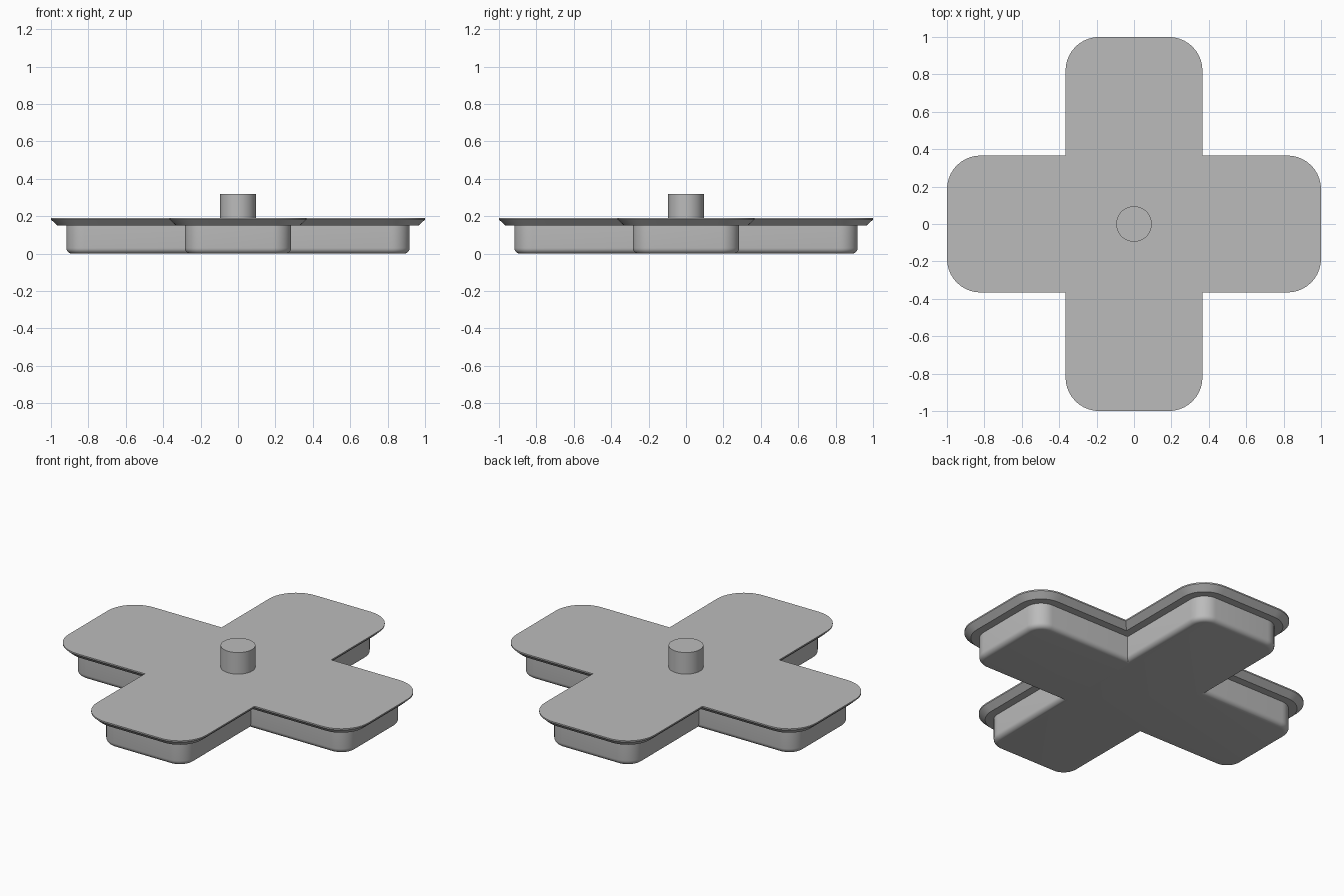
import bpy, bmesh, math
from math import sin, cos, pi, radians

cube = bpy.data.objects.get("Cube")
if cube:
    bpy.data.objects.remove(cube, do_unlink=True)

GREY = (0.5, 0.5, 0.5, 1.0)
grey = bpy.data.materials.new("plain grey")
grey.use_nodes = True
grey.diffuse_color = GREY
grey.node_tree.nodes["Principled BSDF"].inputs["Base Color"].default_value = GREY

REACH, HALF_WIDTH, CORNER = 1.0, 0.366, 0.18
STEPS = 10


def cross_outline(inset):
    """Plus-shaped outline with rounded arm ends, moved inwards by inset."""
    reach, half, r = REACH - inset, HALF_WIDTH - inset, CORNER - inset
    arm = [(half, -half)]
    for side in (-1, 1):
        for i in range(STEPS + 1):
            a = pi / 2 * i / STEPS - (pi / 2 if side < 0 else 0)
            arm.append((reach - r + r * cos(a), side * (half - r) + r * sin(a)))
    points = []
    for quarter in range(4):
        c, s = cos(quarter * pi / 2), sin(quarter * pi / 2)
        points += [(x * c - y * s, x * s + y * c) for x, y in arm]
    return points


def finish(obj):
    obj.data.materials.append(grey)
    bpy.ops.object.select_all(action="DESELECT")
    obj.select_set(True)
    bpy.context.view_layer.objects.active = obj
    bpy.ops.object.shade_smooth_by_angle(angle=radians(30))


def loft(name, levels):
    """Closed solid through cross outlines given as (inset, height)."""
    bm = bmesh.new()
    rings = [[bm.verts.new((x, y, z)) for x, y in cross_outline(inset)]
             for inset, z in levels]
    for low, high in zip(rings, rings[1:]):
        for i in range(len(low)):
            j = (i + 1) % len(low)
            bm.faces.new((low[i], low[j], high[j], high[i]))
    bm.faces.new(rings[0][::-1])
    bm.faces.new(rings[-1])
    mesh = bpy.data.meshes.new(name)
    bm.to_mesh(mesh)
    bm.free()
    obj = bpy.data.objects.new(name, mesh)
    bpy.context.collection.objects.link(obj)
    finish(obj)


# One shell: rounded lower edge, straight wall, flat ledge, sloped rim, flat top
WALL, FILLET = 0.082, 0.03
levels = [(WALL + FILLET * (1 - sin(a)), FILLET * (1 - cos(a)))
          for a in (pi / 2 * i / 6 for i in range(7))]
levels += [(WALL, 0.15), (0.035, 0.15), (0.0, 0.182), (0.0, 0.19)]
loft("cross_body", levels)

# Round knob in the middle of the top
bpy.ops.mesh.primitive_cylinder_add(vertices=48, radius=0.095, depth=0.132,
                                    location=(0, 0, 0.254))
knob = bpy.context.object
knob.name = "knob"
finish(knob)
